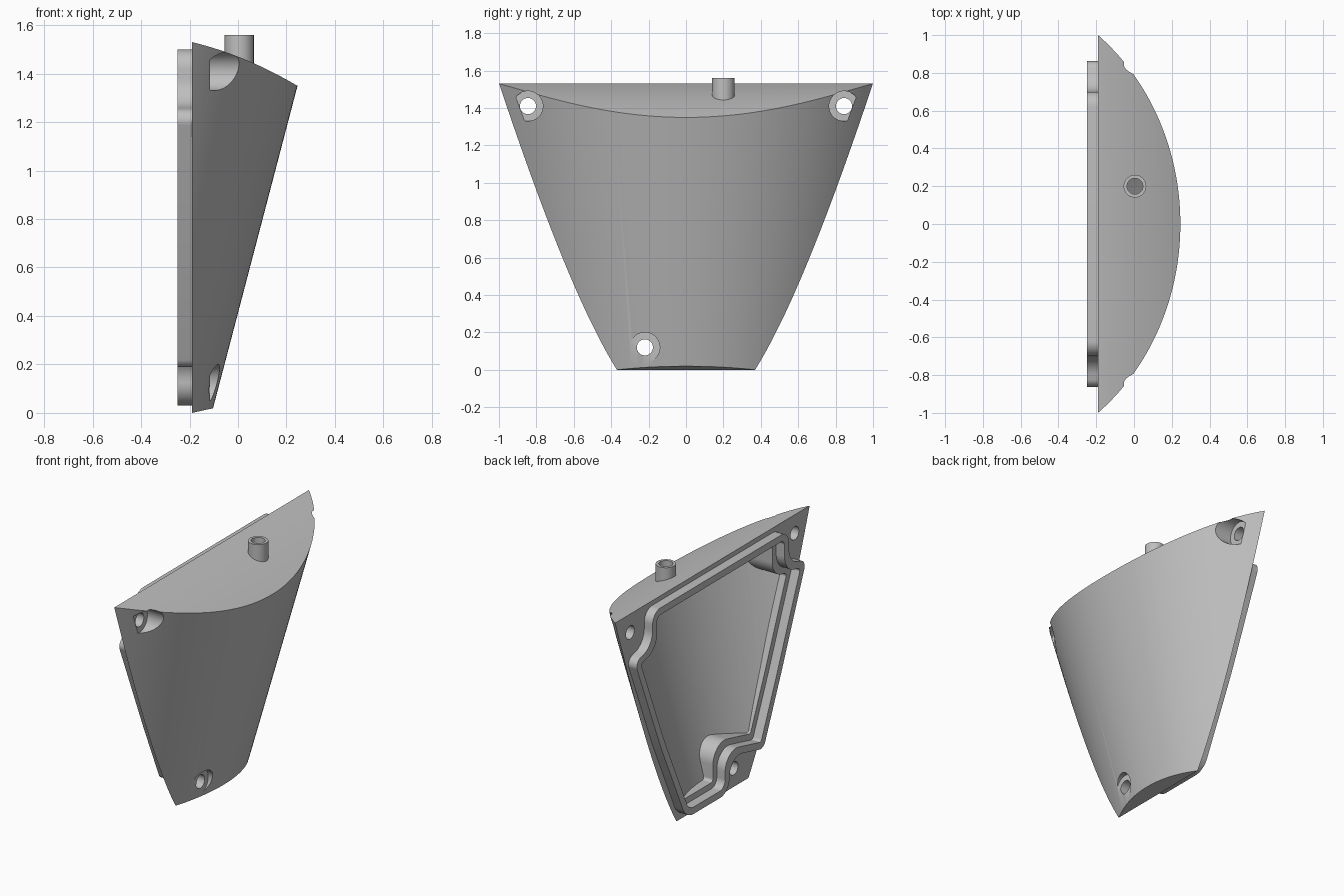
import bpy, bmesh, math
from mathutils import Vector, Matrix

if "Cube" in bpy.data.objects:
    bpy.data.objects.remove(bpy.data.objects["Cube"], do_unlink=True)

grey = bpy.data.materials.new("plain_grey")
grey.use_nodes = True
grey.diffuse_color = (0.52, 0.52, 0.52, 1)
grey.node_tree.nodes["Principled BSDF"].inputs["Base Color"].default_value = (0.52, 0.52, 0.52, 1)

BACK = -0.19        # flat mounting face
AXIS = -0.983       # vertical axis of the conical wall
SCREWS = [(-0.845, 1.41), (0.845, 1.41), (-0.22, 0.12)]


def make(name, bm):
    bmesh.ops.recalc_face_normals(bm, faces=bm.faces)
    mesh = bpy.data.meshes.new(name)
    bm.to_mesh(mesh)
    bm.free()
    mesh.materials.append(grey)
    ob = bpy.data.objects.new(name, mesh)
    bpy.context.collection.objects.link(ob)
    return ob


def prism(name, points, direction):
    bm = bmesh.new()
    face = bm.faces.new([bm.verts.new(p) for p in points])
    out = bmesh.ops.extrude_face_region(bm, geom=[face])["geom"]
    bmesh.ops.translate(bm, vec=direction, verts=[v for v in out if isinstance(v, bmesh.types.BMVert)])
    return make(name, bm)


def cone(name, r1, r2, z1, z2, x=0, y=0, segments=48, along_x=False):
    # for along_x the range z1..z2 is measured on x, and (x, y) are then (y, z)
    bm = bmesh.new()
    bmesh.ops.create_cone(bm, cap_ends=True, segments=segments, radius1=r1, radius2=r2, depth=z2 - z1)
    mid = (z1 + z2) / 2
    if along_x:
        matrix = Matrix.Translation((mid, x, y)) @ Matrix.Rotation(math.pi / 2, 4, 'Y')
    else:
        matrix = Matrix.Translation((x, y, mid))
    bmesh.ops.transform(bm, matrix=matrix, verts=bm.verts)
    return make(name, bm)


def boolean(ob, tool, operation='DIFFERENCE'):
    mod = ob.modifiers.new("cut", 'BOOLEAN')
    mod.operation, mod.solver, mod.object = operation, 'EXACT', tool
    bpy.context.view_layer.objects.active = ob
    bpy.ops.object.modifier_apply(modifier=mod.name)
    bpy.data.objects.remove(tool, do_unlink=True)


def wall_solid(name, inset, drop, back):
    # conical wall trimmed by a flat back, a gently arched top and a sloped base
    r = lambda z: 0.875 + 0.262 * z - inset
    ob = cone(name, r(-0.2), r(1.8), -0.2, 1.8, AXIS, segments=256)
    ts = [back - BACK] + [0.03 * i for i in range(19)]
    side = [(BACK + t, 1.53 - drop - 0.238 * t - 0.405 * t * t) for t in ts]
    side += [(BACK + ts[-1], 0.22 * ts[-1] + drop), (back, 0.22 * (back - BACK) + drop)]
    boolean(ob, prism("trim", [(x, -1.5, z) for x, z in side], (0, 3, 0)), 'INTERSECT')
    return ob


# Corners (y, z, fillet radius) of the sealing outline, counter-clockwise
upper = [(0.62, 0.6, 4), (0.88, 1.24, 0.05), (0.70, 1.285, 0.125), (0.70, 1.5, 0.08)]
CORNERS = ([(-0.09, 0.03, 0.1), (0.355, 0.03, 0.12)] + upper
           + [(-y, z, r) for y, z, r in reversed(upper)]
           + [(-0.44, 0.18, 0.05), (-0.09, 0.265, 0.125)])


def outline(d):
    """Outline moved inward by d, with every corner rounded."""
    n = len(CORNERS)
    pts = [Vector(c[:2]) for c in CORNERS]
    dirs = [(pts[(i + 1) % n] - pts[i]).normalized() for i in range(n)]
    normal = lambda v: Vector((-v.y, v.x))
    moved = []
    for i in range(n):
        a, b = normal(dirs[i - 1]), normal(dirs[i])
        moved.append(pts[i] + (a + b) * d / (1 + a.dot(b)))
    result = []
    for i in range(n):
        p, u, v = moved[i], dirs[i - 1], dirs[i]
        turn = math.atan2(u.x * v.y - u.y * v.x, u.dot(v))
        sign = 1 if turn > 0 else -1
        radius = max(CORNERS[i][2] - sign * d, 0.02)
        share = 0.4 if sign > 0 else 0.58
        room = share * min((p - moved[i - 1]).length, (moved[(i + 1) % n] - p).length)
        t = min(radius * math.tan(abs(turn) / 2), room)
        radius = t / math.tan(abs(turn) / 2)
        start = p - u * t
        centre = start + normal(u) * radius * sign
        arm = start - centre
        for k in range(13):
            result.append(centre + Matrix.Rotation(turn * k / 12, 2) @ arm)
    return result


def outline_prism(name, d, x1, x2):
    return prism(name, [(x1, p.x, p.y) for p in outline(d)], (x2 - x1, 0, 0))


# Hollow shell
shell = wall_solid("housing_shell", 0, 0, BACK)
cavity = wall_solid("cavity", 0.05, 0.06, BACK - 0.05)
boolean(cavity, outline_prism("cavity_outline", 0.085, -0.3, 0.5), 'INTERSECT')
boolean(shell, cavity)

# Screw holes with counterbores
for y, z in SCREWS:
    boolean(shell, cone("counterbore", 0.08, 0.08, -0.116, 0.4, y, z, along_x=True))
    boolean(shell, cone("screw_hole", 0.043, 0.043, -0.4, 0.4, y, z, along_x=True))

# Raised sealing rim on the back
rim = outline_prism("sealing_rim", 0, -0.25, -0.187)
boolean(rim, outline_prism("rim_opening", 0.045, -0.3, -0.1))

# Hose spout on top, opening into the cavity
boolean(shell, cone("spout_bore", 0.044, 0.044, 1.33, 1.6, 0.005, 0.2))
spout = cone("hose_spout", 0.06, 0.06, 1.437, 1.56, 0.005, 0.2)
boolean(spout, cone("spout_hole", 0.042, 0.042, 1.3, 1.7, 0.005, 0.2))

# Smooth curved walls, crisp edges
bpy.ops.object.select_all(action='DESELECT')
for ob in (shell, rim, spout):
    ob.select_set(True)
bpy.context.view_layer.objects.active = shell
bpy.ops.object.shade_smooth_by_angle(angle=math.radians(30))
